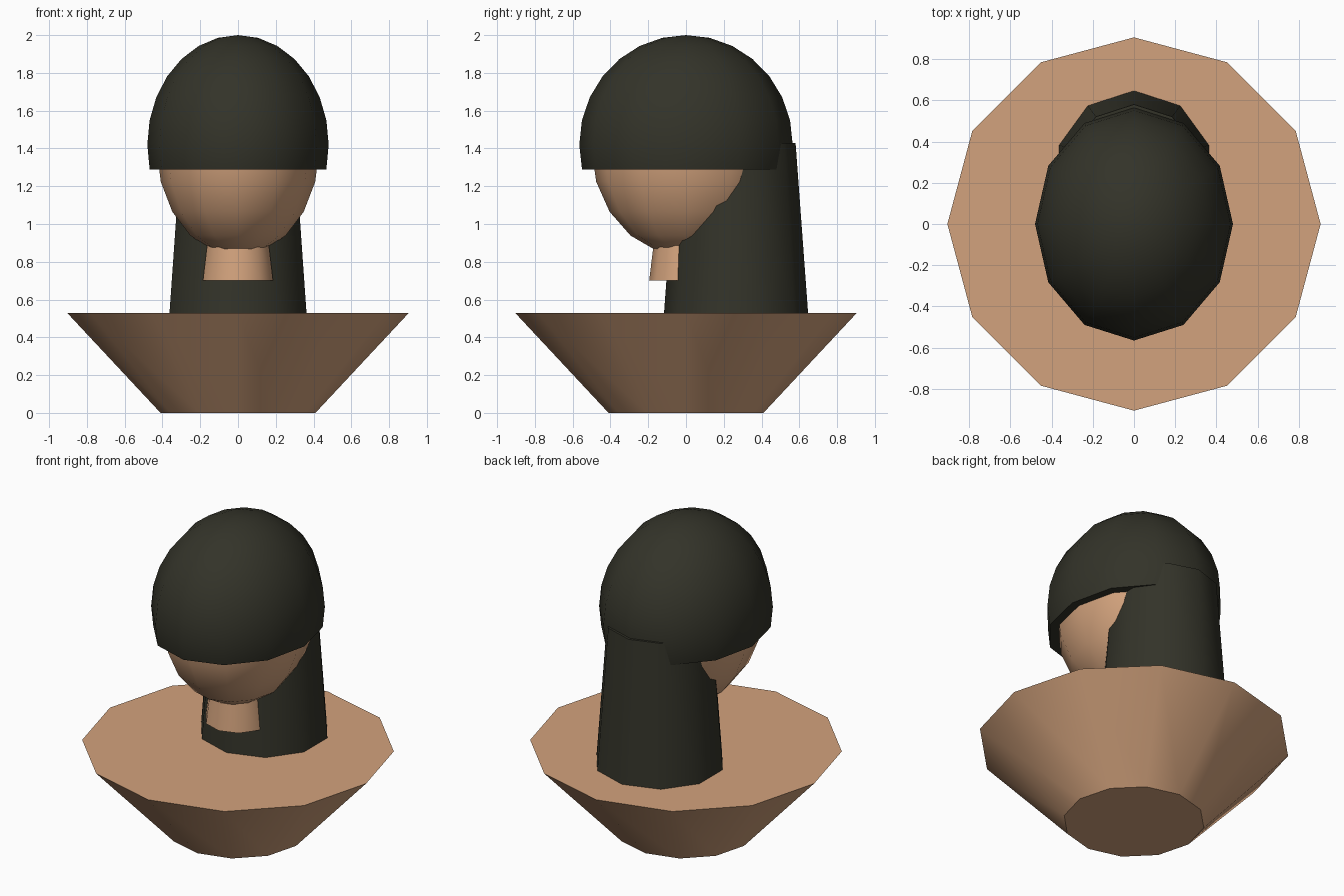
import bpy, math
from mathutils import Matrix

cube = bpy.data.objects.get("Cube")
if cube:
    bpy.data.objects.remove(cube, do_unlink=True)


def material(name, rgb):
    mat = bpy.data.materials.new(name)
    mat.use_nodes = True
    mat.diffuse_color = (*rgb, 1)
    mat.node_tree.nodes["Principled BSDF"].inputs["Base Color"].default_value = (*rgb, 1)
    return mat


skin = material("warm skin", (0.65, 0.365, 0.205))
hair = material("dark olive hair", (0.033, 0.033, 0.022))


def finish(name, mat):
    obj = bpy.context.object
    obj.name = name
    obj.data.materials.append(mat)
    bpy.ops.object.shade_smooth_by_angle(angle=math.radians(40))
    return obj


def tapered(name, mat, sides, r_low, r_high, z_low, z_high, y=0):
    """Faceted frustum with a corner on the y axis."""
    bpy.ops.mesh.primitive_cone_add(
        vertices=sides, radius1=r_low, radius2=r_high, depth=z_high - z_low,
        location=(0, y, (z_low + z_high) / 2))
    return finish(name, mat)


def ellipsoid(name, mat, rings, radii, z, cut=None):
    """Stretched sphere, optionally trimmed flat below the height cut."""
    bpy.ops.mesh.primitive_uv_sphere_add(segments=12, ring_count=rings, radius=1)
    mesh = bpy.context.object.data
    mesh.transform(Matrix.Translation((0, 0, z)) @ Matrix.Diagonal((*radii, 1)))
    if cut is not None:
        bpy.ops.object.mode_set(mode='EDIT')
        bpy.ops.mesh.select_all(action='SELECT')
        bpy.ops.mesh.bisect(plane_co=(0, 0, cut), plane_no=(0, 0, 1),
                            clear_inner=True, use_fill=True)
        bpy.ops.object.mode_set(mode='OBJECT')
    return finish(name, mat)


# Flared shoulders
tapered("shoulders", skin, 12, 0.41, 0.905, 0, 0.53)
# Neck, stopping short of the shoulders
tapered("neck", skin, 10, 0.195, 0.168, 0.70, 0.92)
# Head
ellipsoid("head", skin, 10, (0.43, 0.50, 0.57), 1.40)
# Hair: rounded cap and long column down the back
ellipsoid("hair_cap", hair, 14, (0.48, 0.565, 0.58), 1.42, cut=1.288)
tapered("back_hair", hair, 10, 0.385, 0.315, 0.48, 1.43, y=0.265)
